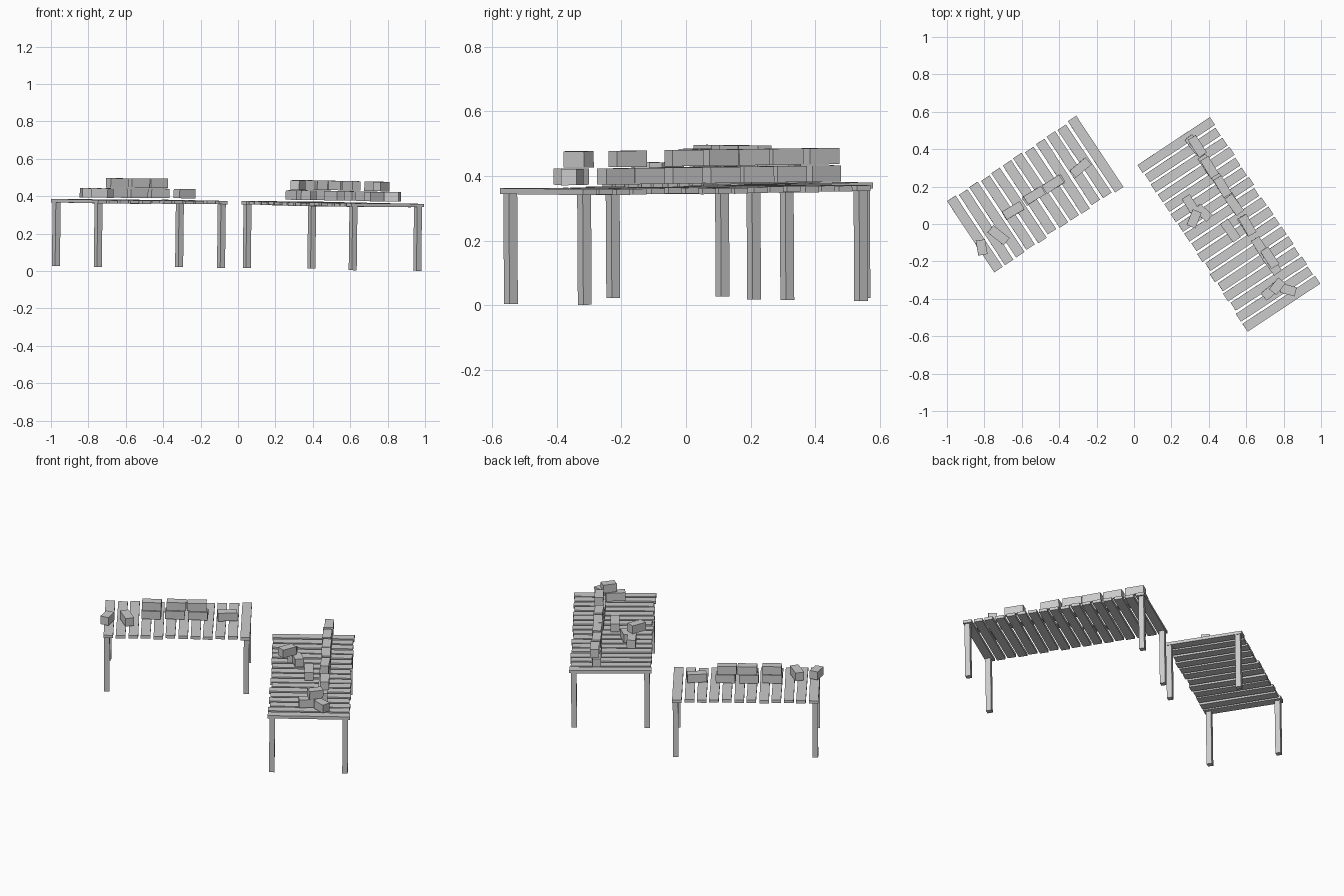
import bpy, random
from math import radians, cos, sin, hypot, atan2, degrees
from mathutils import Matrix, Vector, Euler

if "Cube" in bpy.data.objects:
    bpy.data.objects.remove(bpy.data.objects["Cube"])

random.seed(4)
TOP = 0.373          # table top height before tilting
THICK = 0.018        # plank thickness
FLOOR = 0.015        # leg bottom before tilting
# the whole model leans very slightly
TILT = (Matrix.Translation((0, 0, TOP)) @ Euler((0.006, 0.012, 0)).to_matrix().to_4x4()
        @ Matrix.Translation((0, 0, -TOP)))


def box(name, center, size, angle=0.0):
    """Box of the given size, turned about z, then tilted with the model."""
    bpy.ops.mesh.primitive_cube_add(size=1)
    ob = bpy.context.object
    ob.name = name
    ob.data.transform(TILT @ Matrix.Translation(center) @ Matrix.Rotation(radians(angle), 4, 'Z')
                      @ Matrix.Diagonal((*size, 1)))
    return ob


def table(name, cx, cy, length, width, count, slat, angle, leg_u, leg_v):
    a = radians(angle)

    def place(u, v, z):
        return (cx + u * cos(a) - v * sin(a), cy + u * sin(a) + v * cos(a), z)

    # slatted top: full end planks, slightly uneven planks between
    pitch = (length - slat) / (count - 1)
    for i in range(count):
        end = i in (0, count - 1)
        u = -length / 2 + slat / 2 + i * pitch
        w = width if end else width - random.uniform(0.004, 0.02)
        dv = 0 if end else random.uniform(-0.004, 0.004)
        dz = 0 if end else random.uniform(-0.003, 0.001)
        da = 0 if end else random.uniform(-0.5, 0.5)
        box(name + "_plank", place(u, dv, TOP - THICK / 2 + dz), (slat, w, THICK), angle + da)
    # four square legs
    z0, z1 = FLOOR, TOP - THICK * 0.7
    for su in (-1, 1):
        for sv in (-1, 1):
            box(name + "_leg", place(su * leg_u, sv * leg_v, (z0 + z1) / 2),
                (0.031, 0.031, z1 - z0), angle)


def brick(x, y, layer, angle, length=0.11):
    box("brick", (x, y, TOP + 0.036 + layer * 0.054), (length, 0.05, 0.05), angle)


def brick_row(p, angle, offsets, layer):
    a = radians(angle)
    for t in offsets:
        s = random.uniform(-0.004, 0.004)
        brick(p[0] + t * cos(a) - s * sin(a), p[1] + t * sin(a) + s * cos(a),
              layer, angle + random.uniform(-4, 4))


table("short_table", -0.528, 0.16, 0.828, 0.457, 12, 0.054, 33.5, 0.395, 0.203)
table("long_table", 0.507, -0.002, 1.068, 0.465, 17, 0.05, -56.5, 0.513, 0.207)

# low wall on the short table
brick_row((-0.528, 0.152), 33.5, (-0.145, -0.012, 0.12), 0)
brick_row((-0.528, 0.156), 33.5, (-0.145, -0.005, 0.11), 1)
brick(-0.286, 0.302, 0, 40)
# loose bricks beside it
brick(-0.725, -0.06, 0, -38)
brick(-0.815, -0.125, 0, 100, 0.08)

# low wall on the long table
brick_row((0.325, 0.422), -57, (0.0, 0.125, 0.25, 0.375, 0.51, 0.65, 0.76), 0)
brick_row((0.335, 0.415), -57, (0.0, 0.13, 0.255, 0.37, 0.50), 1)
brick(0.725, -0.18, 1, -57)
# tumbled pile at the front end
brick(0.735, -0.355, 0, 40)
brick(0.825, -0.352, 0, -15, 0.08)
brick(0.765, -0.332, 1, 52, 0.08)
# tumbled pile and loose brick at the side
brick(0.305, 0.10, 0, -58)
brick(0.37, 0.06, 0, -42, 0.09)
brick(0.32, 0.028, 1, 68, 0.09)
brick(0.515, -0.035, 0, -55, 0.12)
